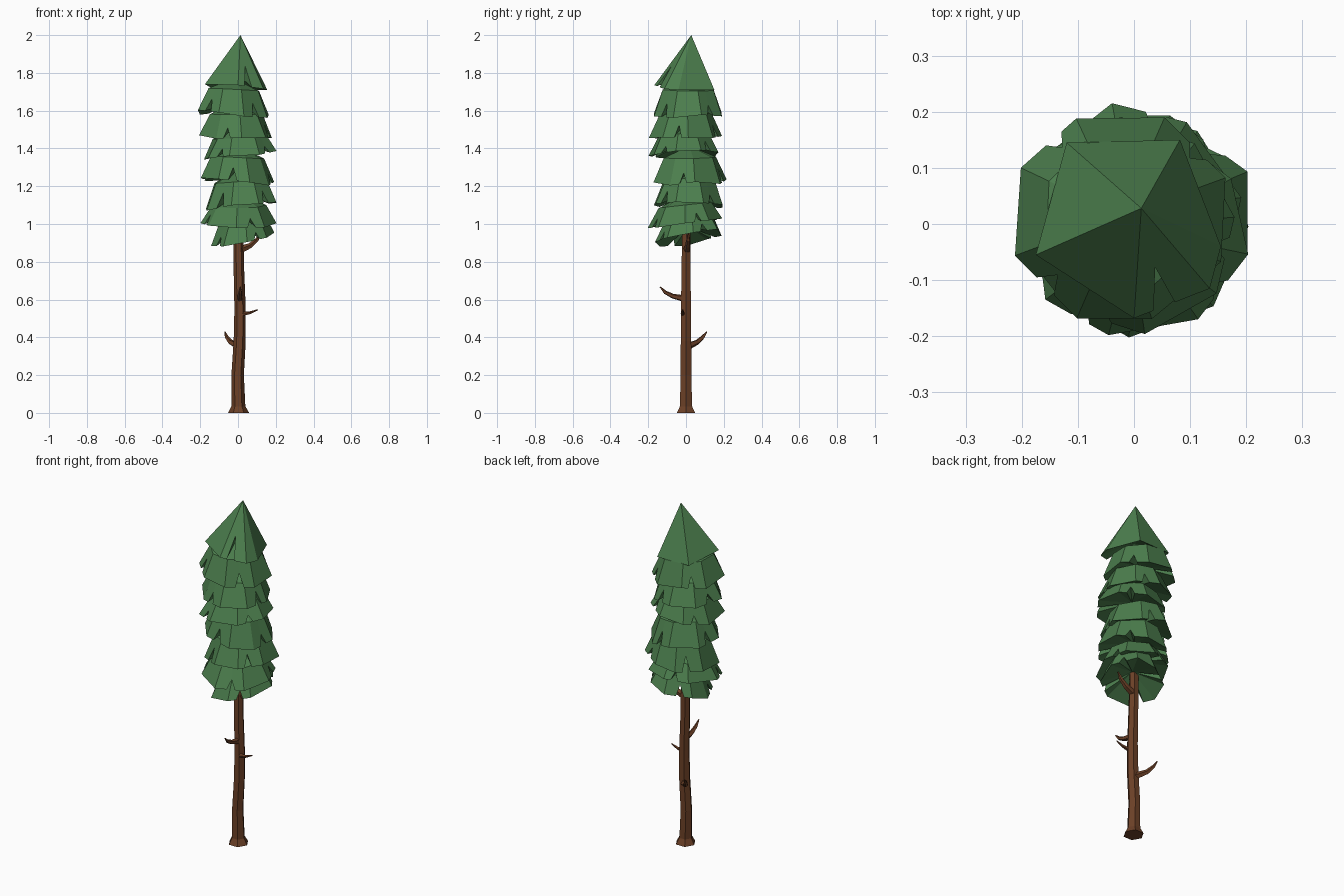
import bpy, bmesh, math, random
from mathutils import Vector

if "Cube" in bpy.data.objects:
    bpy.data.objects.remove(bpy.data.objects["Cube"])

random.seed(11)


def material(name, rgb):
    m = bpy.data.materials.new(name)
    m.diffuse_color = (*rgb, 1)
    m.use_nodes = True
    m.node_tree.nodes["Principled BSDF"].inputs["Base Color"].default_value = m.diffuse_color
    return m


BARK = material("bark brown", (0.15, 0.052, 0.02))
NEEDLES = material("needle green", (0.072, 0.21, 0.075))


def finish(bm, name, mat):
    bmesh.ops.recalc_face_normals(bm, faces=bm.faces)
    me = bpy.data.meshes.new(name)
    bm.to_mesh(me)
    bm.free()
    me.materials.append(mat)
    bpy.context.collection.objects.link(bpy.data.objects.new(name, me))


def tube(name, path, sides, level=False):
    """Faceted tube through (x, y, z, radius) stations."""
    bm = bmesh.new()
    pts = [Vector(p[:3]) for p in path]
    rings = []
    for i, p in enumerate(pts):
        d = pts[min(i + 1, len(pts) - 1)] - pts[max(i - 1, 0)]
        if level:
            u, v = Vector((1, 0, 0)), Vector((0, 1, 0))
        else:
            u = d.cross(Vector((0.1, 0.2, 1))).normalized()
            v = d.cross(u).normalized()
        ring = []
        for k in range(sides):
            a = math.tau * k / sides
            ring.append(bm.verts.new(p + path[i][3] * (u * math.cos(a) + v * math.sin(a))))
        rings.append(ring)
    for a, b in zip(rings, rings[1:]):
        for k in range(sides):
            n = (k + 1) % sides
            bm.faces.new((a[k], a[n], b[n], b[k]))
    bm.faces.new(rings[0])
    bm.faces.new(rings[-1])
    finish(bm, name, BARK)


# Trunk with flared foot and a gentle bend
tube("trunk", [(0.003, 0, 0, 0.056), (0.002, 0, 0.035, 0.037), (-0.002, 0, 0.2, 0.033),
               (0.009, 0, 0.38, 0.032), (0.011, 0, 0.55, 0.030), (0.005, 0, 0.75, 0.028),
               (0.003, 0.002, 0.92, 0.026), (0.01, 0.01, 1.3, 0.02)], 6, True)

# Bare stub branches
branches = [
    [(0, 0.015, 0.355, 0.02), (-0.04, 0.06, 0.375, 0.014), (-0.06, 0.09, 0.402, 0.010), (-0.07, 0.11, 0.43, 0.003)],
    [(0.025, -0.017, 0.525, 0.012), (0.065, -0.017, 0.53, 0.008), (0.105, -0.017, 0.546, 0.003)],
    [(0.01, -0.015, 0.606, 0.018), (0.01, -0.07, 0.618, 0.013), (0.012, -0.11, 0.638, 0.01), (0.012, -0.137, 0.667, 0.003)],
    [(0.015, 0.005, 0.865, 0.02), (0.065, 0.01, 0.885, 0.015), (0.10, 0.012, 0.915, 0.011), (0.12, 0.012, 0.95, 0.004)],
]
for i, path in enumerate(branches):
    tube(f"branch_stub_{i + 1}", path, 5)


def skirt(name, rim, shoulders, apex, under, notches):
    """Foliage tier: flat panels from rim to shoulders (or straight to the apex),
    a cap and a hollow underside. Panels listed in notches get a torn V."""
    bm = bmesh.new()
    new = bm.verts.new
    top, low = new(apex), new(under)
    r = [new(p) for p in rim]
    s = [new(p) for p in shoulders]
    for k in range(len(r)):
        n = (k + 1) % len(r)
        edge = [r[k], r[n]]
        head = [s[n], s[k]] if s else [top]
        if k in notches:
            at, width, depth = notches[k]
            a, b = r[k].co, r[n].co
            up = head[0].co.lerp(head[-1].co, 1 - at)
            edge[1:1] = [new(a.lerp(b, at - width)), new(a.lerp(b, at).lerp(up, depth)),
                         new(a.lerp(b, at + width))]
            # panel halves meet along the line above the notch
            mid = new(up) if s else top
            bm.faces.new([edge[0], edge[1], edge[2], mid] + ([s[k]] if s else []))
            bm.faces.new([edge[2], edge[3], edge[4]] + ([s[n]] if s else []) + [mid])
            if s:
                bm.faces.new((s[k], mid, top))
                bm.faces.new((mid, s[n], top))
        else:
            bm.faces.new(edge + head)
            if s:
                bm.faces.new((s[k], s[n], top))
        for a, b in zip(edge, edge[1:]):
            bm.faces.new((b, a, low))
    bmesh.ops.dissolve_limit(bm, angle_limit=0.02, verts=bm.verts, edges=bm.edges)
    finish(bm, name, NEEDLES)


# Crown tip: a plain cone with one torn notch
tip = [(-0.12, 0.145, 1.71), (-0.175, -0.055, 1.74), (0.0, -0.168, 1.735),
       (0.135, -0.115, 1.715), (0.155, -0.04, 1.71), (0.082, 0.15, 1.71)]
skirt("crown_tip", tip, [], (0.013, 0.028, 2.0), (0, 0, 1.79), {2: (0.4, 0.14, 0.4)})

# Lower tiers: x range, y range, rim z at left, right, front, back, shoulder height, phase
tiers = [
    (-0.21, 0.165, -0.175, 0.205, 1.585, 1.565, 1.59, 1.585, 0.13, 0.45),
    (-0.195, 0.175, -0.185, 0.18, 1.46, 1.46, 1.46, 1.47, 0.12, 0.1),
    (-0.185, 0.195, -0.20, 0.175, 1.34, 1.38, 1.36, 1.375, 0.10, 0.75),
    (-0.19, 0.185, -0.17, 0.205, 1.23, 1.21, 1.225, 1.23, 0.13, 0.3),
    (-0.18, 0.205, -0.17, 0.20, 1.085, 1.12, 1.09, 1.10, 0.13, 0.6),
    (-0.185, 0.195, -0.19, 0.18, 0.995, 1.0, 0.98, 1.02, 0.10, 0.9),
    (-0.14, 0.185, -0.16, 0.185, 0.89, 0.945, 0.895, 0.955, 0.10, 0.2),
]
for t, (x0, x1, y0, y1, zl, zr, zf, zb, h, phase) in enumerate(tiers):
    cx, cy, rx, ry = (x0 + x1) / 2, (y0 + y1) / 2, (x1 - x0) / 2, (y1 - y0) / 2
    z0 = (zl + zr + zf + zb) / 4

    def point(a, s, dz):
        c, d = math.cos(a), math.sin(a)
        return Vector((cx + rx * s * c, cy + ry * s * d,
                       z0 + s * (c * (zr - zl) + d * (zb - zf)) / 2 + dz))

    n = 8
    angles = [math.tau * (k + phase + random.uniform(-0.13, 0.13)) / n for k in range(n)]
    rim = [point(a, random.uniform(1.0, 1.08), random.uniform(-0.012, 0.012)) for a in angles]
    shoulders = [point(a, 0.76, h) for a in angles]
    notches = {k: (random.uniform(0.4, 0.6), 0.14, random.uniform(0.35, 0.6))
               for k in range(t % 2, n, 2)}
    skirt(f"foliage_tier_{t + 1}", rim, shoulders, (cx, cy, z0 + h + 0.06), (cx, cy, z0 + 0.065), notches)
